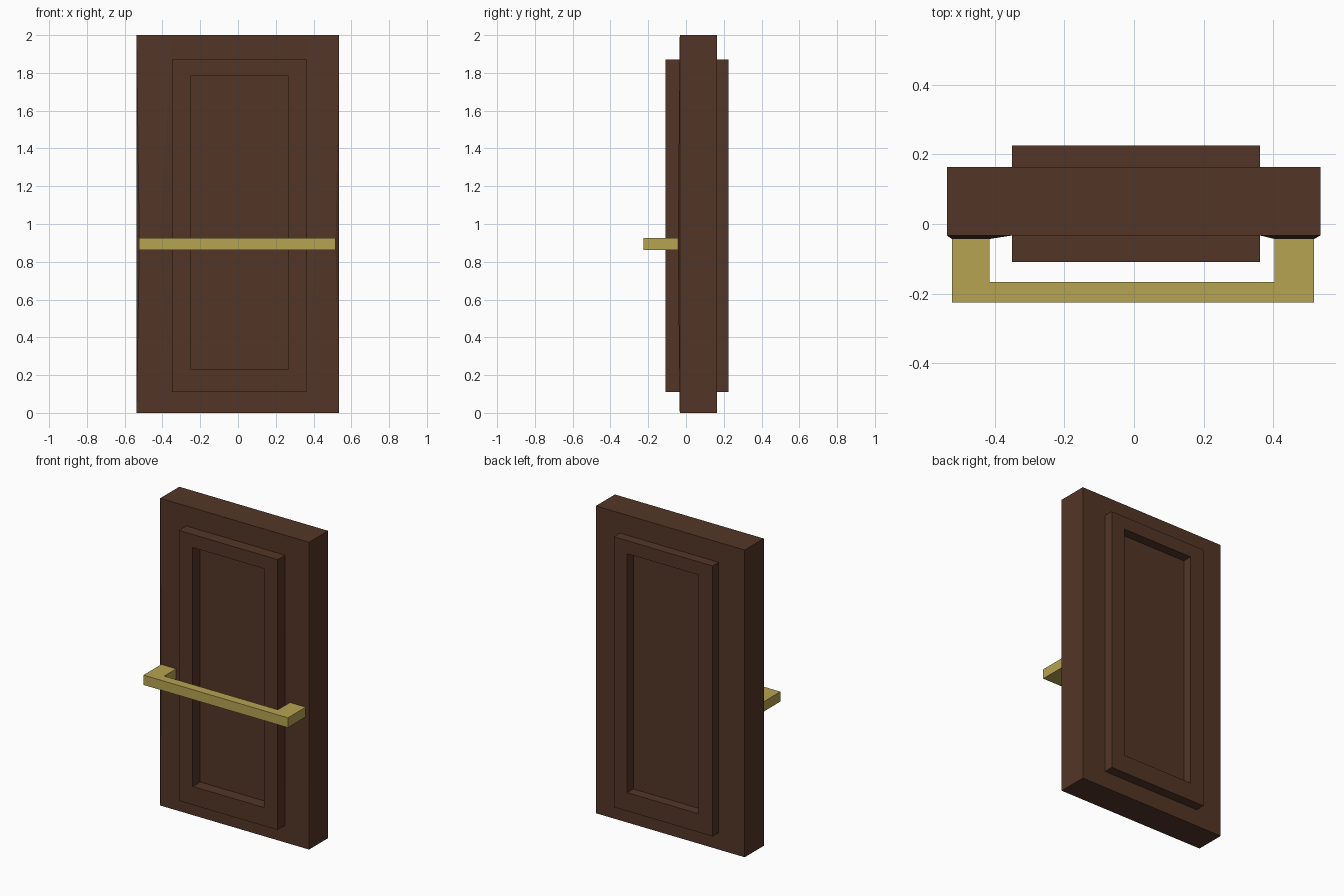
import bpy

if "Cube" in bpy.data.objects:
    bpy.data.objects.remove(bpy.data.objects["Cube"])


def material(name, rgb):
    m = bpy.data.materials.new(name)
    m.diffuse_color = (*rgb, 1)
    m.use_nodes = True
    m.node_tree.nodes["Principled BSDF"].inputs["Base Color"].default_value = m.diffuse_color
    return m


wood = material("dark_brown_wood", (0.088, 0.036, 0.020))
brass = material("brass", (0.470, 0.370, 0.085))


def mesh_object(name, verts, faces, mat):
    me = bpy.data.meshes.new(name)
    me.from_pydata(verts, [], faces)
    me.materials.append(mat)
    ob = bpy.data.objects.new(name, me)
    bpy.context.collection.objects.link(ob)
    return ob


def rect(x0, x1, z0, z1, y):
    return [(x0, y, z0), (x1, y, z0), (x1, y, z1), (x0, y, z1)]


def bridge(a, b):
    """Quads joining two four-corner loops starting at vertex a and b."""
    return [(a + i, a + (i + 1) % 4, b + (i + 1) % 4, b + i) for i in range(4)]


def fix_normals(ob):
    import bmesh
    bm = bmesh.new()
    bm.from_mesh(ob.data)
    bmesh.ops.recalc_face_normals(bm, faces=bm.faces)
    bm.to_mesh(ob.data)
    bm.free()


def block(name, front, back, mat):
    """Solid between a front and a back rectangle."""
    ob = mesh_object(name, front + back,
                     [(0, 1, 2, 3), (7, 6, 5, 4)] + bridge(4, 0), mat)
    fix_normals(ob)


def moulding(name, y_wall, y_out):
    """Raised rectangular ring around the panel."""
    outer, inner = (-0.35, 0.362, 0.11, 1.87), (-0.25, 0.265, 0.23, 1.785)
    verts = (rect(*outer, y_wall) + rect(*outer, y_out)
             + rect(*inner, y_out) + rect(*inner, y_wall))
    faces = bridge(0, 4) + bridge(4, 8) + bridge(8, 12) + bridge(12, 0)
    fix_normals(mesh_object(name, verts, faces, wood))


# Door slab and the raised mouldings on both faces
FRONT, BACK = -0.033, 0.163
block("door_slab", rect(-0.537, 0.535, 0, 2, FRONT),
      rect(-0.537, 0.535, 0, 2, BACK), wood)
moulding("front_moulding", FRONT, -0.109)
moulding("back_moulding", BACK, 0.226)

# Very shallow swellings that carry the handle ends
block("left_handle_seat", rect(-0.523, -0.415, 0.862, 0.926, -0.043),
      rect(-0.537, -0.35, 0.0, 2.0, FRONT), wood)
block("right_handle_seat", rect(0.404, 0.517, 0.862, 0.926, -0.043),
      rect(0.362, 0.535, 0.0, 2.0, FRONT), wood)

# U-shaped push bar, extruded upward from its plan profile
profile = [(-0.523, -0.037), (-0.523, -0.225), (0.517, -0.225), (0.517, -0.037),
           (0.404, -0.037), (0.404, -0.166), (-0.415, -0.166), (-0.415, -0.037)]
n = len(profile)
verts = [(x, y, z) for z in (0.862, 0.926) for x, y in profile]
faces = [tuple(reversed(range(n))), tuple(range(n, 2 * n))]
faces += [(i, (i + 1) % n, n + (i + 1) % n, n + i) for i in range(n)]
fix_normals(mesh_object("push_bar_handle", verts, faces, brass))
